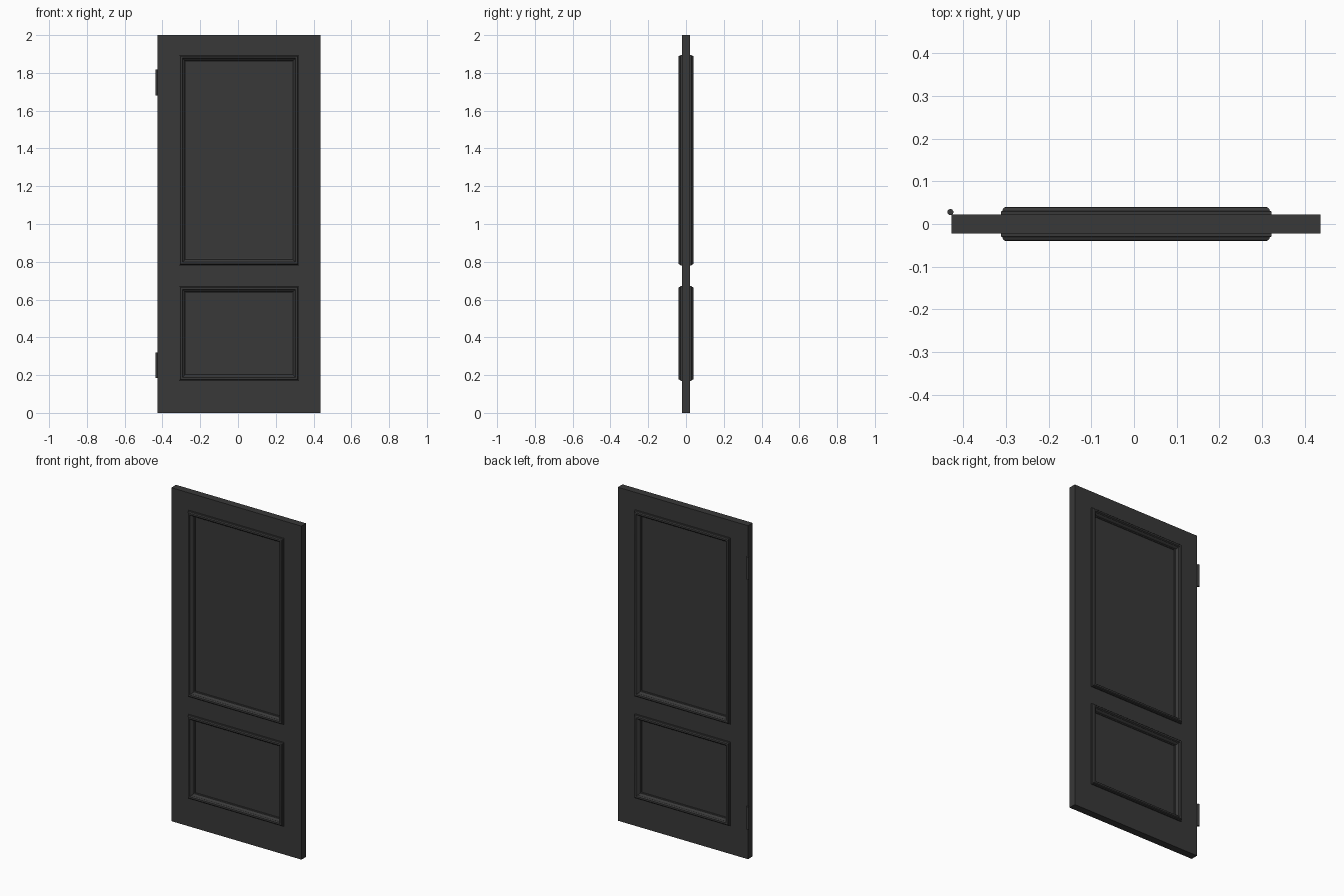
import bpy, bmesh, math

if "Cube" in bpy.data.objects:
    bpy.data.objects.remove(bpy.data.objects["Cube"])

CX = 0.005                      # door leaf centre in x
HALF_W, HALF_T = 0.432, 0.0222  # leaf half width and half thickness
FRAME_HALF = 0.317              # outer half width of the mouldings
OPENINGS = [("lower", 0.17, 0.672), ("upper", 0.78, 1.896)]

mat = bpy.data.materials.new("charcoal_paint")
mat.diffuse_color = (0.04, 0.04, 0.04, 1)
mat.use_nodes = True
mat.node_tree.nodes["Principled BSDF"].inputs["Base Color"].default_value = mat.diffuse_color


def finish(bm, name, smooth=False):
    bmesh.ops.recalc_face_normals(bm, faces=bm.faces)
    mesh = bpy.data.meshes.new(name)
    bm.to_mesh(mesh)
    bm.free()
    obj = bpy.data.objects.new(name, mesh)
    bpy.context.collection.objects.link(obj)
    mesh.materials.append(mat)
    if smooth:
        bpy.ops.object.select_all(action='DESELECT')
        obj.select_set(True)
        bpy.context.view_layer.objects.active = obj
        bpy.ops.object.shade_smooth_by_angle(angle=math.radians(30))
    return obj


# Door leaf: a grid of stiles and rails with two openings, extruded through
inset = 0.02
xs = [CX - HALF_W, CX - FRAME_HALF + inset, CX + FRAME_HALF - inset, CX + HALF_W]
zs = [0.0]
for _, z0, z1 in OPENINGS:
    zs += [z0 + inset, z1 - inset]
zs.append(2.0)
bm = bmesh.new()
grid = [[bm.verts.new((x, -HALF_T, z)) for x in xs] for z in zs]
for r in range(len(zs) - 1):
    for c in range(3):
        if c == 1 and r % 2 == 1:
            continue
        bm.faces.new((grid[r][c], grid[r][c + 1], grid[r + 1][c + 1], grid[r + 1][c]))
ext = bmesh.ops.extrude_face_region(bm, geom=bm.faces[:], use_keep_orig=True)
for v in ext["geom"]:
    if isinstance(v, bmesh.types.BMVert):
        v.co.y = HALF_T
finish(bm, "door_leaf")

# Mouldings: profile of (distance in from outer edge, height from door centre)
PROFILE = [(0, HALF_T - 0.004), (0, 0.029), (0.004, 0.031), (0.005, 0.035),
           (0.008, 0.0385), (0.013, 0.04), (0.018, 0.0385), (0.021, 0.035),
           (0.022, 0.030), (0.026, 0.027), (0.030, 0.021), (0.032, 0.016),
           (0.037, 0.014), (0.037, 0.006)]


def moulding(name, z0, z1, side):
    bm = bmesh.new()
    rings = []
    for d, h in PROFILE:
        a, b = CX - FRAME_HALF + d, CX + FRAME_HALF - d
        corners = [(a, z0 + d), (b, z0 + d), (b, z1 - d), (a, z1 - d)]
        rings.append([bm.verts.new((x, side * h, z)) for x, z in corners])
    for r0, r1 in zip(rings, rings[1:]):
        for i in range(4):
            j = (i + 1) % 4
            bm.faces.new((r0[i], r0[j], r1[j], r1[i]))
    finish(bm, name, smooth=True)


for label, z0, z1 in OPENINGS:
    moulding(label + "_moulding_front", z0, z1, -1)
    moulding(label + "_moulding_back", z0, z1, 1)
    # Recessed flat panel
    bm = bmesh.new()
    bmesh.ops.create_cube(bm, size=1)
    bmesh.ops.scale(bm, verts=bm.verts,
                    vec=(2 * (FRAME_HALF - inset), 0.02, z1 - z0 - 2 * inset))
    bmesh.ops.translate(bm, verts=bm.verts, vec=(CX, 0, (z0 + z1) / 2))
    finish(bm, label + "_panel")

# Hinge barrels on the back left edge
for label, z in (("lower", 0.252), ("upper", 1.749)):
    bm = bmesh.new()
    bmesh.ops.create_cone(bm, cap_ends=True, segments=24, radius1=0.007,
                          radius2=0.007, depth=0.136)
    bmesh.ops.translate(bm, verts=bm.verts, vec=(-0.430, 0.028, z))
    finish(bm, label + "_hinge", smooth=True)
